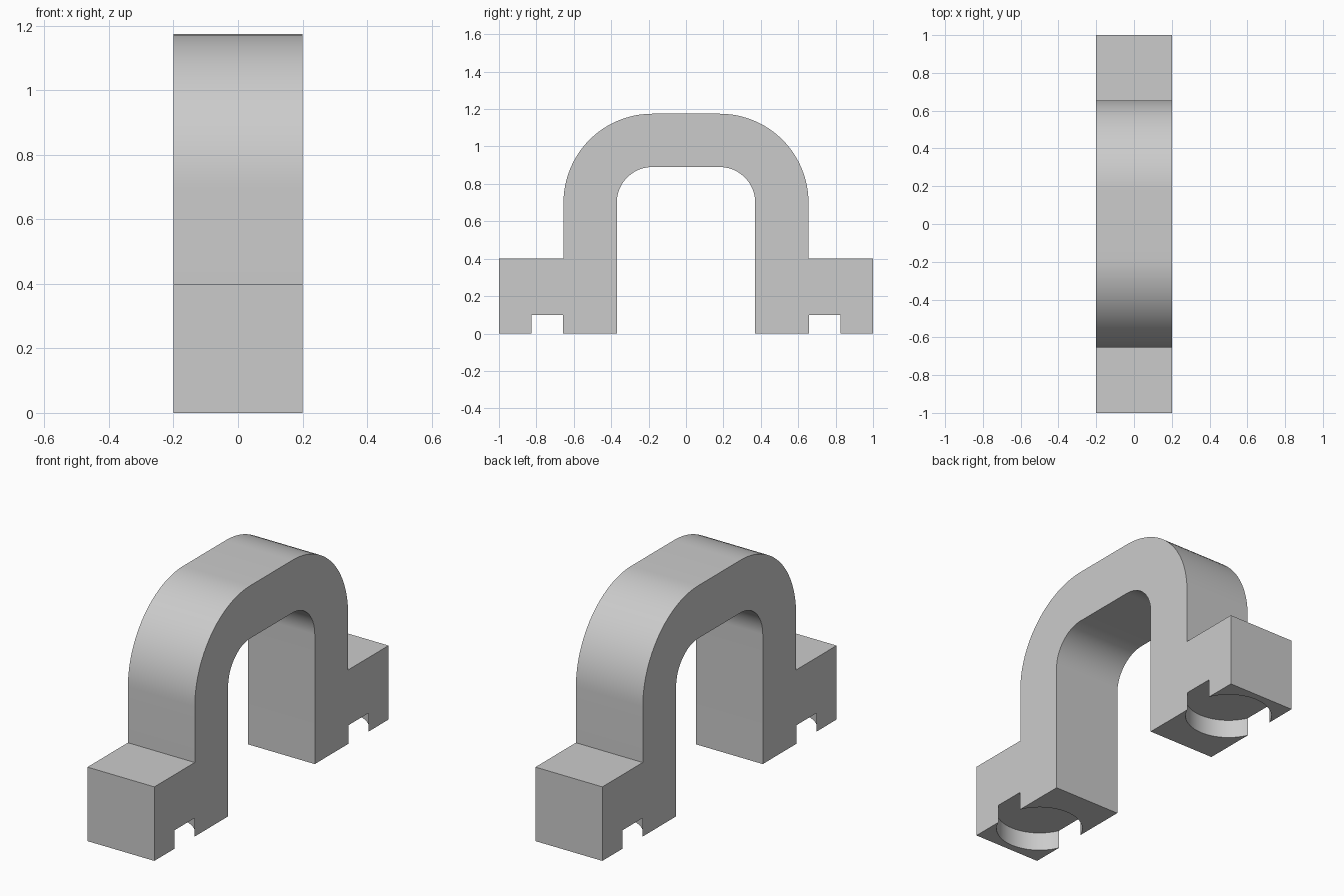
import bpy, bmesh, math

cube = bpy.data.objects.get("Cube")
if cube:
    bpy.data.objects.remove(cube, do_unlink=True)

WIDTH = 0.4
LEG_IN, LEG_OUT = 0.37, 0.655
BEND_Y, BEND_Z = 0.18, 0.70
FOOT_TOP = 0.4
POCKET_Y, POCKET_R, POCKET_DEPTH = 0.743, 0.217, 0.1

grey = bpy.data.materials.new("plain grey")
grey.use_nodes = True
colour = (0.6, 0.6, 0.6, 1)
grey.diffuse_color = colour
grey.node_tree.nodes["Principled BSDF"].inputs["Base Color"].default_value = colour


def arc(radius, steps=24):
    """Quarter bend from the leg up to the crossbar, on the +y side."""
    angles = [math.pi / 2 * i / steps for i in range(steps + 1)]
    return [(BEND_Y + radius * math.cos(a), BEND_Z + radius * math.sin(a)) for a in angles]


def mirrored(half):
    return half + [(-y, z) for y, z in reversed(half)]


# Clamp body: one side profile extruded across the width
outer = mirrored([(1, 0), (1, FOOT_TOP), (LEG_OUT, FOOT_TOP)] + arc(LEG_OUT - BEND_Y))
inner = mirrored([(LEG_IN, 0)] + arc(LEG_IN - BEND_Y))
bm = bmesh.new()
face = bm.faces.new([bm.verts.new((-WIDTH / 2, y, z)) for y, z in outer + inner[::-1]])
grown = bmesh.ops.extrude_face_region(bm, geom=[face])
moved = [v for v in grown["geom"] if isinstance(v, bmesh.types.BMVert)]
bmesh.ops.translate(bm, verts=moved, vec=(WIDTH, 0, 0))
bmesh.ops.recalc_face_normals(bm, faces=bm.faces)
mesh = bpy.data.meshes.new("arched_clamp")
bm.to_mesh(mesh)
bm.free()
clamp = bpy.data.objects.new("arched_clamp", mesh)
bpy.context.collection.objects.link(clamp)
mesh.materials.append(grey)

# Round pockets under the feet, breaking through both sides
cutters = []
for side, name in ((-1, "front"), (1, "back")):
    bpy.ops.mesh.primitive_cylinder_add(
        vertices=64, radius=POCKET_R, depth=2 * POCKET_DEPTH,
        location=(0, side * POCKET_Y, 0))
    cutter = bpy.context.object
    cutter.name = name + "_pocket_cutter"
    cutter.data.materials.append(grey)
    cutters.append(cutter)
    cut = clamp.modifiers.new(name + "_pocket", "BOOLEAN")
    cut.operation = "DIFFERENCE"
    cut.solver = "EXACT"
    cut.object = cutter

# Apply the cuts, then smooth the bends and keep the corners crisp
bpy.ops.object.select_all(action="DESELECT")
clamp.select_set(True)
bpy.context.view_layer.objects.active = clamp
for name in [m.name for m in clamp.modifiers]:
    bpy.ops.object.modifier_apply(modifier=name)
for cutter in cutters:
    bpy.data.objects.remove(cutter, do_unlink=True)
bpy.ops.object.shade_smooth_by_angle(angle=math.radians(30))
